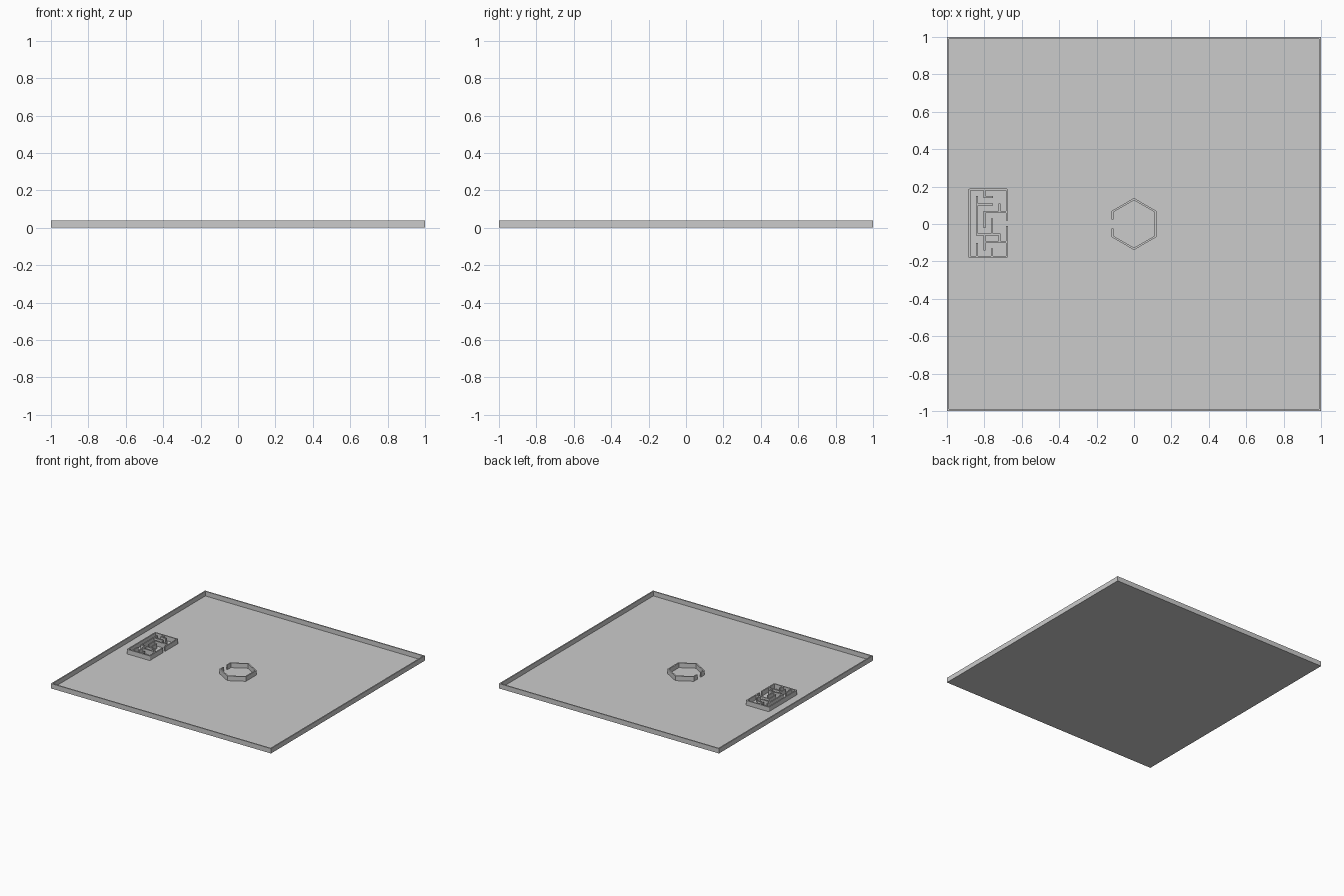
import bpy, bmesh, math
from mathutils import Vector

if "Cube" in bpy.data.objects:
    bpy.data.objects.remove(bpy.data.objects["Cube"])

FLOOR = 0.002   # floor thickness
TOP = 0.04      # top of every wall
WALL = 0.01     # wall thickness


def flat_to_wall(name, quads, round_corners=()):
    """Joins flat quads into one plan shape and raises it to wall height."""
    bm = bmesh.new()
    for q in quads:
        bm.faces.new([bm.verts.new((x, y, FLOOR)) for x, y in q])
    bmesh.ops.remove_doubles(bm, verts=bm.verts, dist=1e-5)
    for f in bm.faces:
        f.normal_update()
        if f.normal.z < 0:
            f.normal_flip()
    picked = [v for v in bm.verts
              if any((v.co.xy - Vector(c)).length < 1e-4 for c in round_corners)]
    if picked:
        bmesh.ops.bevel(bm, geom=picked, offset=0.007, segments=3,
                        profile=0.5, affect='VERTICES')
    mesh = bpy.data.meshes.new(name)
    bm.to_mesh(mesh)
    bm.free()
    ob = bpy.data.objects.new(name, mesh)
    bpy.context.collection.objects.link(ob)
    mod = ob.modifiers.new("height", 'SOLIDIFY')
    mod.thickness = TOP - FLOOR
    mod.offset = 1
    return ob


def ring_quads(outer, inner, closed):
    n = len(outer)
    return [(outer[i], outer[(i + 1) % n], inner[(i + 1) % n], inner[i])
            for i in range(n if closed else n - 1)]


# Floor slab
bpy.ops.mesh.primitive_cube_add(size=1, location=(0, 0, FLOOR / 2))
floor = bpy.context.object
floor.name = "arena_floor"
floor.scale = (2, 2, FLOOR)

# Square border wall
def square(r):
    return [(-r, -r), (r, -r), (r, r), (-r, r)]

flat_to_wall("border_wall", ring_quads(square(1), square(1 - WALL), True))

# Hexagonal pen with a doorway in its left side
def pen_outline(radius, door=0.023):
    pts = [(radius * math.cos(math.radians(a)), radius * math.sin(math.radians(a)))
           for a in (210, 270, 330, 30, 90, 150)]
    side = pts[0][0]
    return [(side, -door)] + pts + [(side, door)]

flat_to_wall("hexagon_pen", ring_quads(pen_outline(0.139), pen_outline(0.127), False))

# Maze plan: alternating wall lines and corridors, top row first
PLAN = [
    "###########",
    "#   #     #",
    "# # ###   #",
    "# #       #",
    "# ##### # #",
    "# #     # #",
    "# # #######",
    "# # #     #",
    "# # # #   #",
    "# # # #    ",
    "# # # #   #",
    "# #   #   #",
    "# ####### #",
    "#   #   # #",
    "#   #######",
    "# # #     #",
    "# # # #   #",
    "# #   #   #",
    "###########",
]
CELL = 0.04
LEFT, UPPER = -0.885, 0.189


def edge(i):
    return (i // 2) * CELL + (i % 2) * WALL

quads = []
for r, row in enumerate(PLAN):
    for c, mark in enumerate(row):
        if mark == "#":
            x0, x1 = LEFT + edge(c), LEFT + edge(c + 1)
            y0, y1 = UPPER - edge(r + 1), UPPER - edge(r)
            quads.append([(x0, y0), (x1, y0), (x1, y1), (x0, y1)])
corners = [(x, y) for x in (LEFT, LEFT + edge(11)) for y in (UPPER, UPPER - edge(19))]
flat_to_wall("maze_walls", quads, corners)
